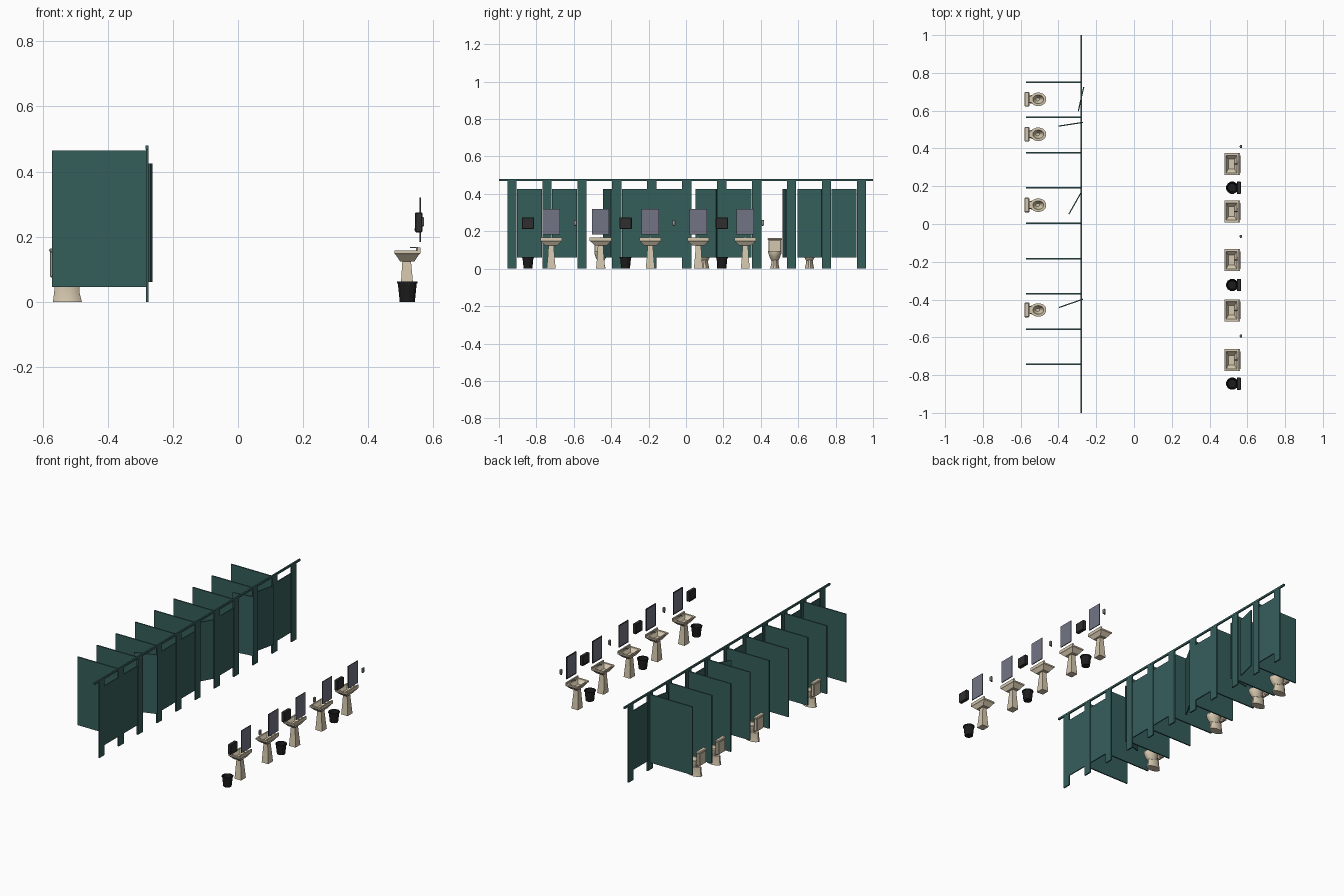
import bpy, bmesh, math
from mathutils import Vector, Matrix

if "Cube" in bpy.data.objects:
    bpy.data.objects.remove(bpy.data.objects["Cube"], do_unlink=True)


def material(name, r, g, b):
    m = bpy.data.materials.new(name)
    m.use_nodes = True
    m.diffuse_color = (r, g, b, 1)
    m.node_tree.nodes["Principled BSDF"].inputs["Base Color"].default_value = (r, g, b, 1)
    return m


TEAL = material("teal panel", .036, .112, .105)
CREAM = material("cream ceramic", .66, .57, .42)
GLASS = material("mirror grey", .17, .175, .235)
FRAME = material("dark frame", .035, .037, .045)
DARK = material("charcoal plastic", .03, .028, .028)
BLACK = material("black bin", .012, .012, .013)
METAL = material("grey metal", .3, .3, .3)


def finish(name, bm, mats, smooth=False):
    bmesh.ops.recalc_face_normals(bm, faces=bm.faces)
    mesh = bpy.data.meshes.new(name)
    bm.to_mesh(mesh)
    bm.free()
    for m in mats:
        mesh.materials.append(m)
    ob = bpy.data.objects.new(name, mesh)
    bpy.context.collection.objects.link(ob)
    if smooth:
        bpy.ops.object.select_all(action='DESELECT')
        ob.select_set(True)
        bpy.context.view_layer.objects.active = ob
        bpy.ops.object.shade_smooth_by_angle(angle=math.radians(40))
    return ob


def box(name, centre, size, mat, turn=0, bevel=0):
    bm = bmesh.new()
    bmesh.ops.create_cube(bm, size=1)
    bmesh.ops.scale(bm, vec=size, verts=bm.verts)
    if bevel:
        bmesh.ops.bevel(bm, geom=bm.edges[:], offset=bevel, segments=1, affect='EDGES')
    bm.transform(Matrix.Translation(centre) @ Matrix.Rotation(turn, 4, 'Z'))
    return finish(name, bm, [mat])


def loft(name, y, rings, sides, mat, smooth=False):
    """Skin rings of (x, z, half length, half width); four sides give rectangles."""
    bm = bmesh.new()
    grow = math.sqrt(2) if sides == 4 else 1
    loops = []
    for x, z, rx, ry in rings:
        angles = [math.tau * (i + .5) / sides for i in range(sides)]
        loops.append([bm.verts.new((x + rx * grow * math.cos(a),
                                    y + ry * grow * math.sin(a), z)) for a in angles])
    for a, b in zip(loops, loops[1:]):
        for i in range(sides):
            j = (i + 1) % sides
            bm.faces.new((a[i], a[j], b[j], b[i]))
    bm.faces.new(loops[0])
    bm.faces.new(loops[-1])
    return finish(name, bm, [mat], smooth)


# Stall row: posts, dividers, top rail and doors
WALL_X, PITCH = -.279, .1868
post_y = [.004 + PITCH * (i - 5) for i in range(11)]
box("top_rail", (WALL_X, 0, .474), (.009, 2, .012), TEAL)
for i, y in enumerate(post_y):
    box("stall_post", (WALL_X, y, .235), (.008, .05, .47), TEAL)
    if 0 < i < 10:
        box("stall_divider", (-.427, y, .255), (.29, .008, .42), TEAL)

# Open doors by bay number: hinge end and free end
open_doors = {3 - 1: ((-.27, -.398), (-.397, -.442)),
              5: ((-.282, .163), (-.345, .052)),
              7: ((-.27, .538), (-.4, .518)),
              8: ((-.295, .597), (-.266, .726))}
for bay in range(10):
    mid = (post_y[bay] + post_y[bay + 1]) / 2
    a, b = open_doors.get(bay, ((WALL_X, mid - .067), (WALL_X, mid + .067)))
    a, b = Vector(a), Vector(b)
    d, c = b - a, (a + b) / 2
    box("stall_door", (c.x, c.y, .243), (d.length, .006, .364), TEAL, math.atan2(d.y, d.x))


# Toilets
def toilet(y):
    loft("toilet_pedestal", y, [(-.524, 0, .046, .026), (-.526, .03, .04, .019),
                                (-.524, .055, .04, .02)], 12, CREAM, True)
    loft("toilet_bowl", y, [(-.515, .045, .028, .02), (-.51, .065, .038, .03),
                            (-.507, .085, .043, .036), (-.507, .094, .043, .036),
                            (-.507, .095, .029, .023), (-.508, .075, .022, .017),
                            (-.51, .06, .01, .008)], 16, CREAM, True)
    box("toilet_neck", (-.549, y, .08), (.03, .036, .026), CREAM)
    box("toilet_tank", (-.567, y, .115), (.022, .07, .08), CREAM, 0, .004)
    box("toilet_tank_lid", (-.567, y, .158), (.026, .078, .012), CREAM, 0, .004)


for y in (-.455, .1, .475, .66):
    toilet(y)


# Sinks with taps and mirrors
def sink(y):
    loft("sink_pedestal", y, [(.52, 0, .022, .024), (.519, .065, .018, .018),
                              (.518, .128, .013, .014)], 4, CREAM)
    loft("sink_basin", y, [(.52, .124, .022, .032), (.52, .145, .036, .053),
                           (.52, .148, .04, .058), (.52, .157, .04, .058),
                           (.516, .157, .029, .046), (.516, .15, .026, .042),
                           (.516, .134, .016, .026)], 4, CREAM)
    box("sink_splash_ledge", (.556, y, .161), (.008, .116, .012), CREAM)
    box("tap_body", (.55, y, .162), (.006, .007, .014), METAL)
    box("tap_spout", (.54, y, .167), (.022, .005, .004), METAL)
    box("tap_handle", (.552, y + .012, .16), (.006, .006, .01), METAL)


def mirror(y):
    bm = bmesh.new()
    bmesh.ops.create_cube(bm, size=1)
    bmesh.ops.scale(bm, vec=(.005, .092, .137), verts=bm.verts)
    bmesh.ops.translate(bm, vec=(.56, y, .252), verts=bm.verts)
    bm.normal_update()
    front = [f for f in bm.faces if f.normal.x < -.9]
    rim = bmesh.ops.inset_region(bm, faces=front, thickness=.01, depth=-.001)["faces"]
    for f in bm.faces:
        if f in rim or abs(f.normal.x) < .5:
            f.material_index = 1
    finish("mirror", bm, [GLASS, FRAME])


for y in (-.721, -.457, -.191, .066, .317):
    sink(y)
    mirror(y)

# Towel dispensers above open bins
for y in (-.845, -.323, .192):
    box("towel_dispenser", (.555, y, .244), (.022, .066, .062), DARK, 0, .003)
    box("towel_slot", (.543, y, .222), (.003, .045, .006), BLACK)
    loft("waste_bin", y, [(.52, 0, .024, .024), (.52, .056, .03, .03), (.52, .056, .033, .033),
                          (.52, .062, .033, .033), (.52, .062, .028, .028),
                          (.52, .004, .022, .022)], 12, BLACK)

# Soap dispensers
for y in (-.592, -.065, .41):
    box("soap_dispenser", (.566, y, .246), (.012, .016, .028), METAL, 0, .002)
    box("soap_nozzle", (.562, y, .23), (.005, .006, .006), DARK)
